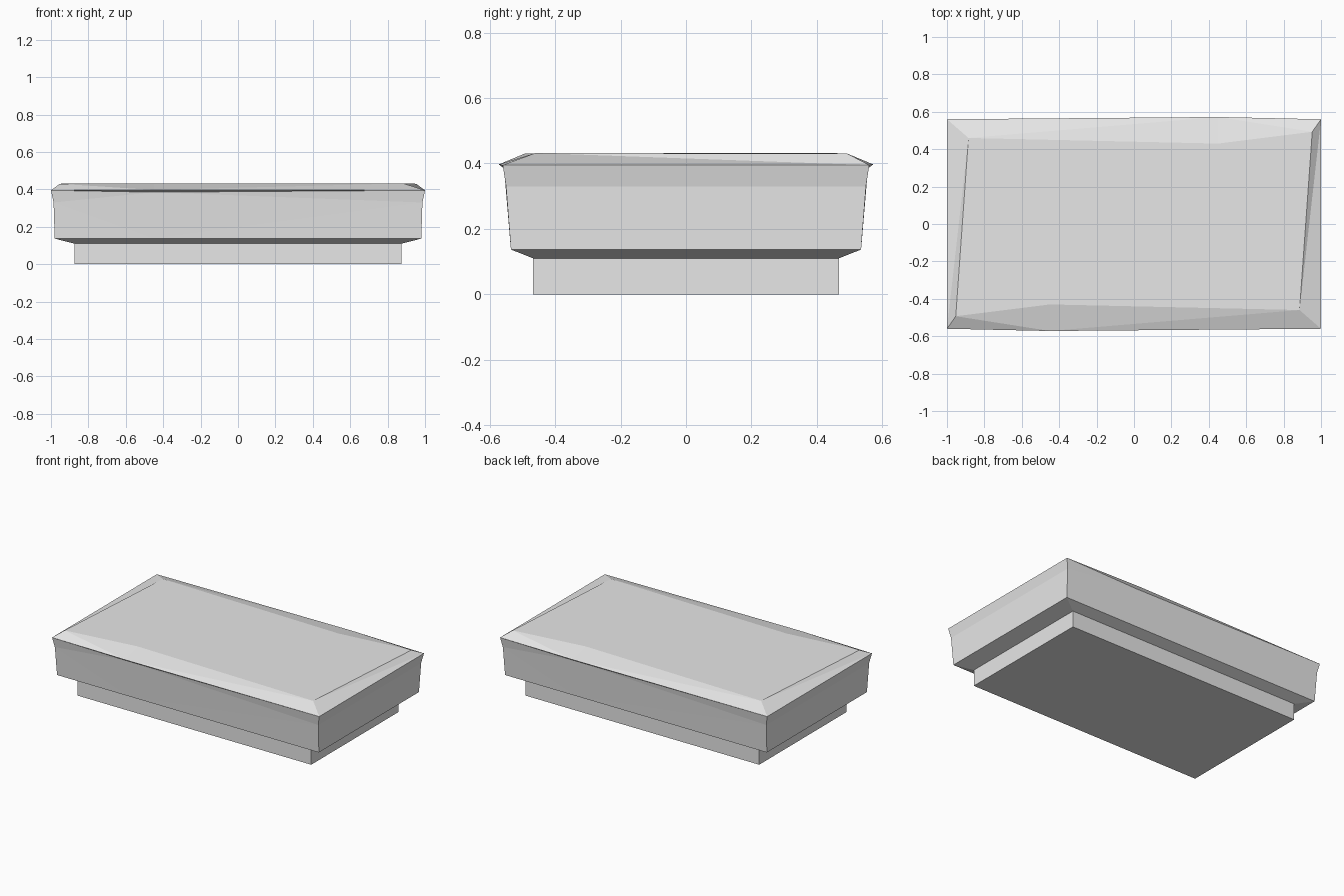
import bpy
import bmesh

cube = bpy.data.objects.get("Cube")
if cube:
    bpy.data.objects.remove(cube, do_unlink=True)

# One stone grey for everything
stone = bpy.data.materials.new("stone_grey")
stone.use_nodes = True
GREY = (0.8, 0.8, 0.8, 1)
stone.diffuse_color = GREY
stone.node_tree.nodes["Principled BSDF"].inputs["Base Color"].default_value = GREY


def ring(bm, half):
    """Half an outline (front-left corner, ridge point, front-right corner),
    completed by turning it half a turn about z."""
    pts = half + [(-x, -y, z) for x, y, z in half]
    return [bm.verts.new(p) for p in pts]


def outline(x, y, z, ridge_y=None, ridge_z=None):
    return [(-x, -y, z), (-0.45, -(ridge_y or y), ridge_z or z), (x, -y, z)]


def loft(name, outlines):
    """Join stacked outlines with triangles and cap both ends."""
    bm = bmesh.new()
    rings = [ring(bm, o) for o in outlines]
    for low, up in zip(rings, rings[1:]):
        n = len(low)
        for i in range(n):
            a, b = low[i], low[(i + 1) % n]
            c, d = up[(i + 1) % n], up[i]
            if i % 3 == 1:
                bm.faces.new((a, b, c))
                bm.faces.new((a, c, d))
            else:
                bm.faces.new((a, b, d))
                bm.faces.new((b, c, d))
    bm.faces.new(rings[-1])
    bm.faces.new(rings[0][::-1])
    bmesh.ops.recalc_face_normals(bm, faces=bm.faces)
    mesh = bpy.data.meshes.new(name)
    bm.to_mesh(mesh)
    bm.free()
    mesh.materials.append(stone)
    obj = bpy.data.objects.new(name, mesh)
    bpy.context.collection.objects.link(obj)
    return obj


# Plain recessed plinth
loft("plinth", [outline(0.875, 0.467, 0), outline(0.875, 0.467, 0.11)])

# Flaring slab with a rough-cut shoulder, sharp rim and bevelled top
loft("slab", [
    outline(0.875, 0.467, 0.11),
    outline(0.98, 0.535, 0.137),
    outline(0.986, 0.55, 0.33, 0.556, 0.385),
    outline(1.0, 0.56, 0.395, 0.572, 0.397),
    [(-0.953, -0.493, 0.43), (-0.45, -0.43, 0.432), (0.885, -0.46, 0.432)],
])
